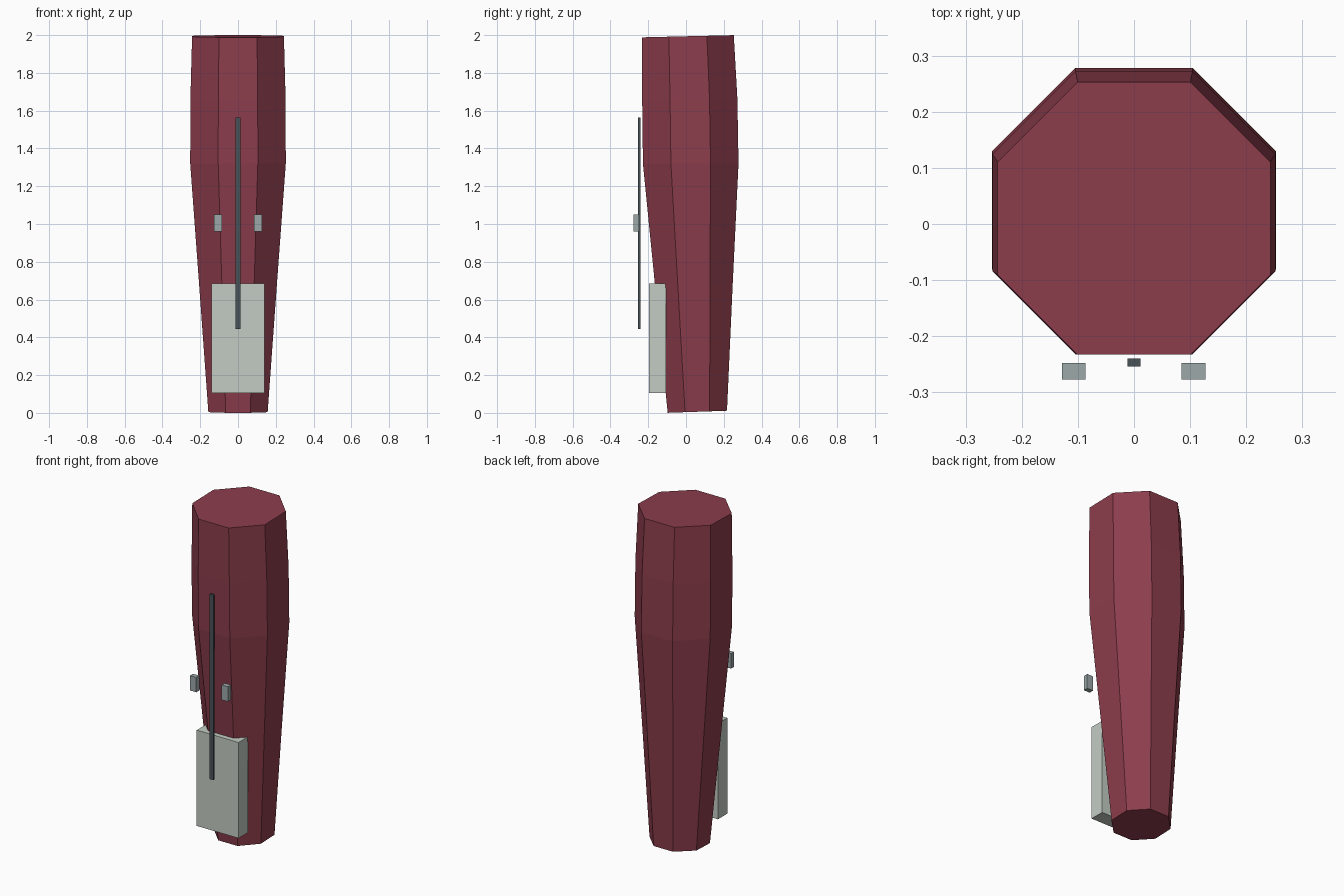
import bpy, bmesh, math

if "Cube" in bpy.data.objects:
    bpy.data.objects.remove(bpy.data.objects["Cube"])


def material(name, rgb):
    m = bpy.data.materials.new(name)
    lin = [((c / 255 + 0.055) / 1.055) ** 2.4 for c in rgb]
    m.diffuse_color = (*lin, 1)
    m.use_nodes = True
    m.node_tree.nodes["Principled BSDF"].inputs["Base Color"].default_value = m.diffuse_color
    return m


maroon = material("maroon", (140, 61, 76))
pale = material("pale grey", (196, 204, 196))
steel = material("steel grey", (157, 169, 170))
dark = material("dark grey", (72, 82, 86))


def finish(name, bm, mat):
    bmesh.ops.recalc_face_normals(bm, faces=bm.faces)
    mesh = bpy.data.meshes.new(name)
    bm.to_mesh(mesh)
    bm.free()
    mesh.materials.append(mat)
    obj = bpy.data.objects.new(name, mesh)
    bpy.context.collection.objects.link(obj)
    return obj


def box(name, x, y, z, mat):
    bm = bmesh.new()
    bmesh.ops.create_cube(bm, size=1)
    for v in bm.verts:
        v.co = [lo + (c + 0.5) * (hi - lo) for c, (lo, hi) in zip(v.co, (x, y, z))]
    return finish(name, bm, mat)


# Tapered octagonal body: height, centre y, half width, tilt (dz/dy)
rings = [
    (0.006, 0.060, 0.157, 0.035),
    (0.67, 0.042, 0.205, 0.030),
    (1.32, 0.025, 0.253, 0.0),
    (1.66, 0.020, 0.252, 0.015),
    (1.994, 0.010, 0.243, 0.024),
]
bm = bmesh.new()
loops = []
for z, cy, half, tilt in rings:
    r = half / math.cos(math.pi / 8)
    loop = []
    for i in range(8):
        a = math.pi / 8 + i * math.pi / 4
        dy = r * math.sin(a)
        loop.append(bm.verts.new((r * math.cos(a), cy + dy, z + tilt * dy)))
    loops.append(loop)
for lower, upper in zip(loops, loops[1:]):
    for i in range(8):
        j = (i + 1) % 8
        bm.faces.new((lower[i], lower[j], upper[j], upper[i]))
bm.faces.new(loops[0])
bm.faces.new(loops[-1])
finish("body", bm, maroon)

# Lower front panel
box("front_panel", (-0.14, 0.14), (-0.195, -0.105), (0.105, 0.685), pale)

# Thin upright rod in front of the body
box("front_rod", (-0.012, 0.012), (-0.254, -0.240), (0.445, 1.565), dark)

# Pair of small brackets either side of the rod
for side, cx in (("left", -0.107), ("right", 0.106)):
    box(side + "_bracket", (cx - 0.021, cx + 0.021), (-0.277, -0.248), (0.96, 1.05), steel)
